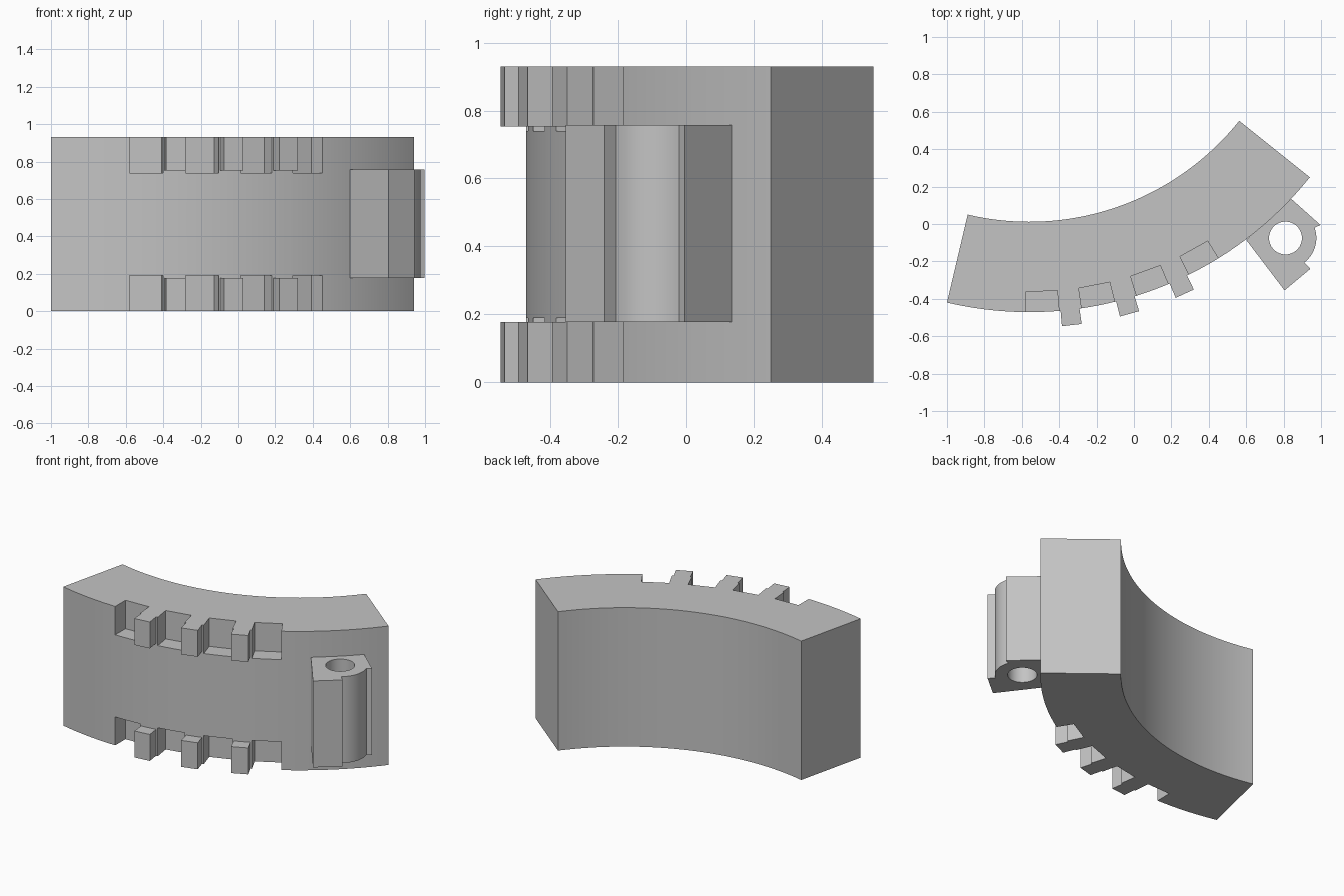
import bpy
import bmesh
from math import sin, cos, radians

if "Cube" in bpy.data.objects:
    bpy.data.objects.remove(bpy.data.objects["Cube"], do_unlink=True)

CX, CY = -0.56, 1.45           # centre of curvature
R_IN, R_OUT = 1.438, 1.921
HEIGHT = 0.93

grey = bpy.data.materials.new("plain grey")
grey.use_nodes = True
grey.diffuse_color = (0.55, 0.55, 0.55, 1)
grey.node_tree.nodes["Principled BSDF"].inputs["Base Color"].default_value = (0.55, 0.55, 0.55, 1)


def polar(r, deg):
    """Point on the curved body; zero degrees points to the front."""
    a = radians(deg)
    return CX + r * sin(a), CY - r * cos(a)


def arc(r, a0, a1, steps):
    return [polar(r, a0 + (a1 - a0) * i / steps) for i in range(steps + 1)]


def sector(r0, r1, a0, a1):
    return [polar(r0, a0), polar(r1, a0), polar(r1, a1), polar(r0, a1)]


def prism(name, outline, z0, z1):
    """Extrude a flat outline between two heights."""
    bm = bmesh.new()
    base = bm.faces.new([bm.verts.new((x, y, z0)) for x, y in outline])
    top = bmesh.ops.extrude_face_region(bm, geom=[base])["geom"]
    verts = [v for v in top if isinstance(v, bmesh.types.BMVert)]
    bmesh.ops.translate(bm, verts=verts, vec=(0, 0, z1 - z0))
    bmesh.ops.recalc_face_normals(bm, faces=bm.faces)
    mesh = bpy.data.meshes.new(name)
    bm.to_mesh(mesh)
    bm.free()
    mesh.materials.append(grey)
    obj = bpy.data.objects.new(name, mesh)
    bpy.context.collection.objects.link(obj)
    return obj


def combine(target, other, operation):
    """Apply a boolean and discard the helper."""
    other.hide_render = True
    mod = target.modifiers.new(operation, 'BOOLEAN')
    mod.operation = operation
    mod.solver = 'EXACT'
    mod.object = other
    bpy.context.view_layer.objects.active = target
    bpy.ops.object.modifier_apply(modifier=mod.name)
    bpy.data.objects.remove(other, do_unlink=True)


# Curved body
body = prism("curved_body",
             arc(R_OUT, -13.24, 51.34, 64) + arc(R_IN, 51.34, -13.24, 64), 0, HEIGHT)

# Pockets along the upper and lower front edges
for k in range(4):
    plan = sector(1.813, 2.1, 9 * k - 0.6, 9 * k + 4.75)
    for z0, z1 in ((-0.1, 0.19), (HEIGHT - 0.19, HEIGHT + 0.1)):
        combine(body, prism("pocket_cutter", plan, z0, z1), 'DIFFERENCE')

# Teeth between the pockets
for k in range(3):
    plan = sector(1.87, 2.004, 9 * k + 5.0, 9 * k + 8.05)
    for z0, z1 in ((0, 0.177), (HEIGHT - 0.177, HEIGHT)):
        combine(body, prism("tooth", plan, z0, z1), 'UNION')

# Hinge block with a rounded knuckle and a pin hole
HX, HY = 0.81, -0.075


def ring(r, a0, a1, steps):
    return [(HX + r * cos(radians(a0 + (a1 - a0) * i / steps)),
             HY + r * sin(radians(a0 + (a1 - a0) * i / steps))) for i in range(steps + 1)]


outline = ([(0.60, -0.085), (0.805, -0.355), (0.943, -0.24)]
           + ring(0.165, -52.4, 19.5, 16)
           + [(0.997, -0.005), (0.84, 0.135)])
hinge = prism("hinge_block", outline, 0.178, 0.757)
combine(hinge, prism("pin_hole_cutter", ring(0.088, 0, 350, 35), 0, 1), 'DIFFERENCE')

# Smooth curved surfaces, crisp edges
for obj in (body, hinge):
    bpy.ops.object.select_all(action='DESELECT')
    obj.select_set(True)
    bpy.context.view_layer.objects.active = obj
    bpy.ops.object.shade_smooth_by_angle(angle=radians(25))
